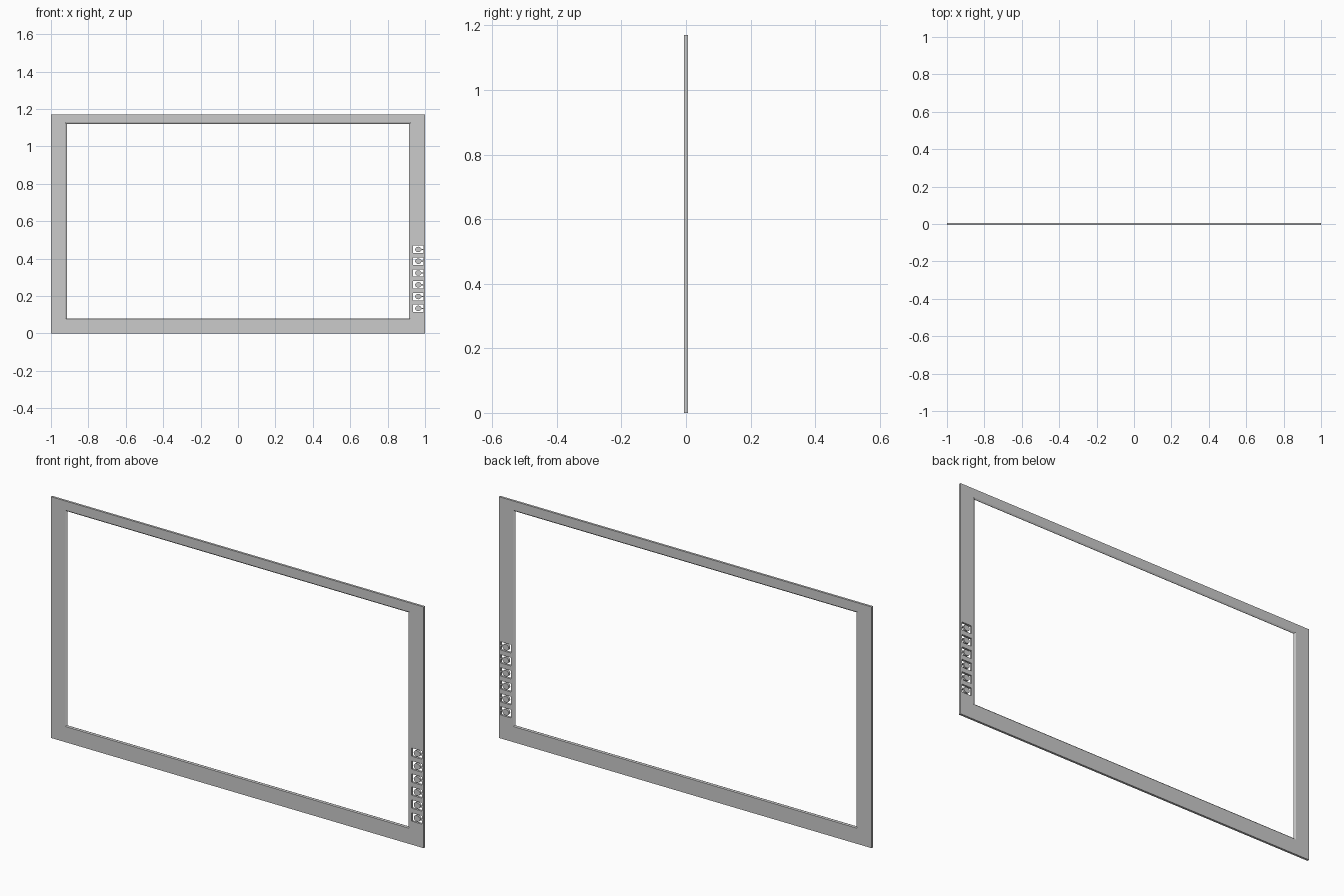
import bpy, bmesh, math

if "Cube" in bpy.data.objects:
    bpy.data.objects.remove(bpy.data.objects["Cube"])

T = 0.0055  # half thickness


def finish(bm, name):
    bmesh.ops.recalc_face_normals(bm, faces=bm.faces[:])
    me = bpy.data.meshes.new(name)
    bm.to_mesh(me)
    bm.free()
    ob = bpy.data.objects.new(name, me)
    bpy.context.collection.objects.link(ob)
    return ob


def add_prism(bm, pts, y0, y1):
    """Extrude an x-z outline along y."""
    a = [bm.verts.new((x, y0, z)) for x, z in pts]
    b = [bm.verts.new((x, y1, z)) for x, z in pts]
    n = len(pts)
    bm.faces.new(a)
    bm.faces.new(b[::-1])
    for i in range(n):
        j = (i + 1) % n
        bm.faces.new((a[i], a[j], b[j], b[i]))


def rect(x0, x1, z0, z1):
    return [(x0, z0), (x1, z0), (x1, z1), (x0, z1)]


# bezel: rectangular rings joined around the section, with a chamfered inner lip
outer = rect(-1, 1, 0, 1.17)
shoulder = rect(-0.925, 0.925, 0.076, 1.127)
lip = rect(-0.915, 0.915, 0.081, 1.12)
section = [(outer, -T), (shoulder, -T), (lip, -0.001),
           (lip, 0.001), (shoulder, T), (outer, T)]
bm = bmesh.new()
rings = [[bm.verts.new((x, y, z)) for x, z in pts] for pts, y in section]
for k, ring in enumerate(rings):
    nxt = rings[(k + 1) % len(rings)]
    for i in range(4):
        j = (i + 1) % 4
        bm.faces.new((ring[i], ring[j], nxt[j], nxt[i]))
bezel = finish(bm, "screen_bezel")

# button windows through the right-hand side
BX = 0.964
heights = [0.134 + 0.063 * i for i in range(6)]
bm = bmesh.new()
for z in heights:
    add_prism(bm, rect(BX - 0.028, BX + 0.028, z - 0.02, z + 0.02), -0.03, 0.03)
cutter = finish(bm, "button_window_cutter")
cutter.hide_render = True
cutter.hide_viewport = True
mod = bezel.modifiers.new("button_windows", "BOOLEAN")
mod.operation = "DIFFERENCE"
mod.solver = "EXACT"
mod.object = cutter

# rounded buttons, each held by a thin arm to the window edge
for n, z in enumerate(heights):
    bm = bmesh.new()
    disc = [(BX + 0.017 * math.cos(math.tau * i / 16), z + 0.0145 * math.sin(math.tau * i / 16))
            for i in range(16)]
    add_prism(bm, disc, -T, T)
    add_prism(bm, rect(BX + 0.014, BX + 0.029, z - 0.003, z + 0.003), -T * 0.7, T * 0.7)
    finish(bm, f"button_{n + 1}")
